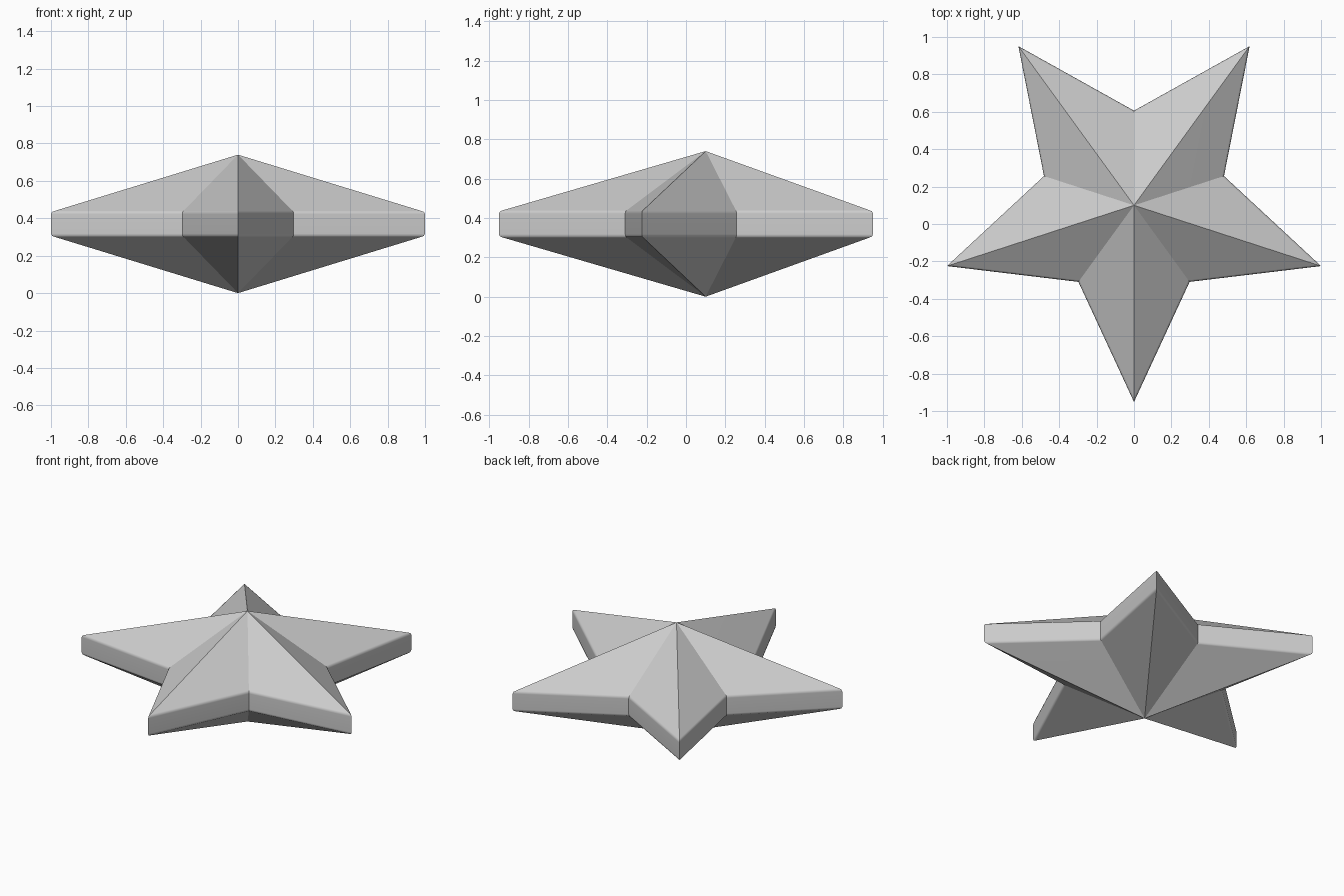
import bpy, bmesh
from math import sin, cos, pi

if "Cube" in bpy.data.objects:
    bpy.data.objects.remove(bpy.data.objects["Cube"])

CY, R_TIP, R_IN = 0.1, 1.0515, 0.506
Z_LOW, Z_HIGH = 0.0, 0.74

# Star outline rings from bottom to top: (scale, z), softly rounded rim
RINGS = [(0.978, 0.300), (0.994, 0.306), (1.0, 0.318),
         (1.0, 0.422), (0.994, 0.434), (0.978, 0.440)]

bm = bmesh.new()


def star_ring(scale, z):
    verts = []
    for i in range(10):
        r = (R_IN if i % 2 else R_TIP) * scale
        a = -pi / 2 + i * pi / 5
        verts.append(bm.verts.new((r * cos(a), CY + r * sin(a), z)))
    return verts


rings = [star_ring(s, z) for s, z in RINGS]
low = bm.verts.new((0, CY, Z_LOW))
high = bm.verts.new((0, CY, Z_HIGH))

# Faceted cones below and above, rim wall between
for i in range(10):
    j = (i + 1) % 10
    bm.faces.new((low, rings[0][j], rings[0][i]))
    bm.faces.new((high, rings[-1][i], rings[-1][j]))
    for a, b in zip(rings, rings[1:]):
        bm.faces.new((a[i], a[j], b[j], b[i]))

# Smooth across the rim, keep ridges and valleys crisp
for f in bm.faces:
    f.smooth = True
for e in bm.edges:
    a, b = e.verts
    e.smooth = abs(a.co.z - b.co.z) < 1e-5
bmesh.ops.recalc_face_normals(bm, faces=bm.faces)

mesh = bpy.data.meshes.new("star")
bm.to_mesh(mesh)
bm.free()
star = bpy.data.objects.new("star", mesh)
bpy.context.collection.objects.link(star)

# Keep the large facets flat next to the rounded rim
mod = star.modifiers.new("weighted_normals", 'WEIGHTED_NORMAL')
mod.keep_sharp = True
